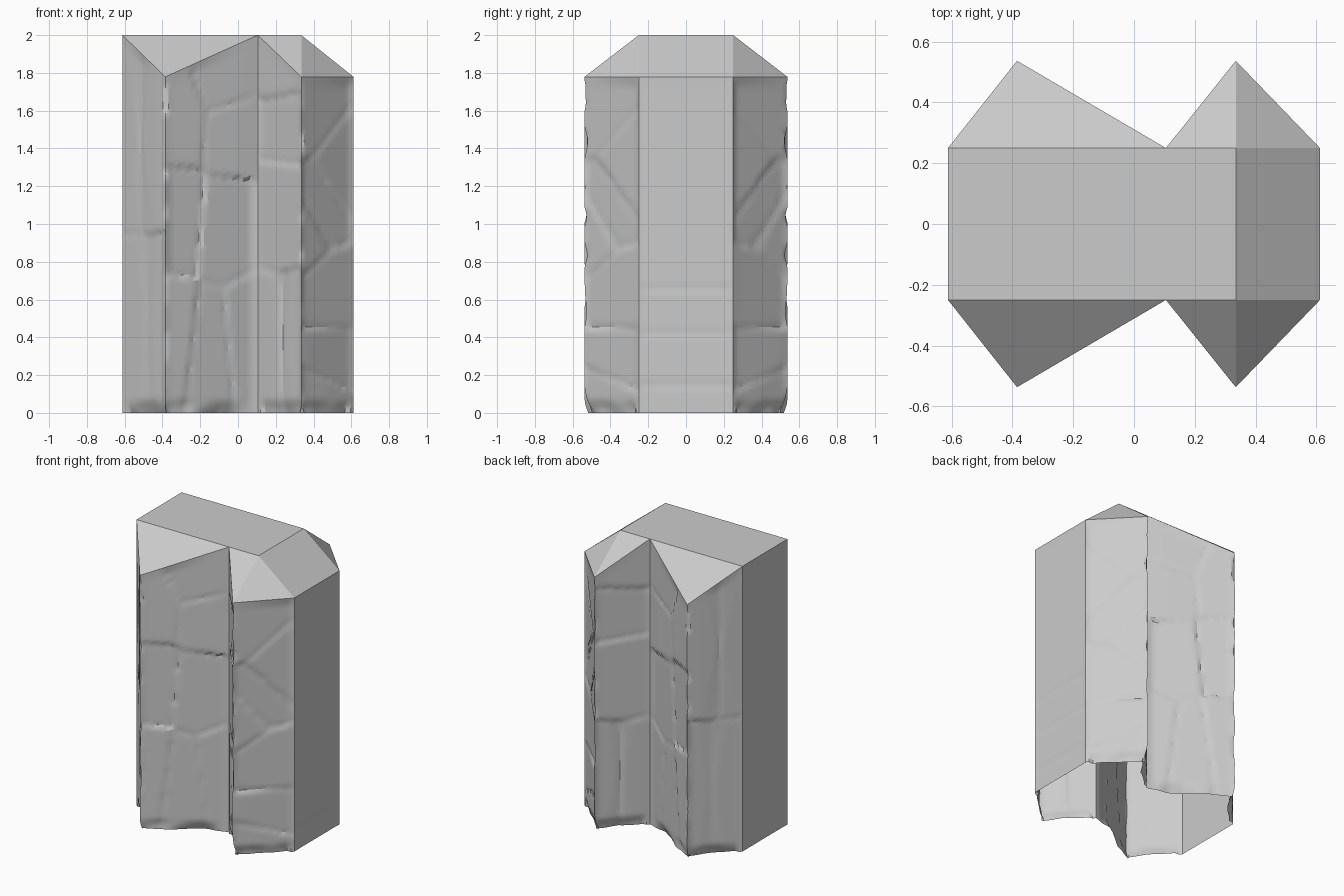
import bpy, bmesh, math, random
from mathutils import Vector, noise

random.seed(4)
if "Cube" in bpy.data.objects:
    bpy.data.objects.remove(bpy.data.objects["Cube"])

HALF, LEFT, RIGHT, SHOULDER = 0.25, -0.612, 0.612, 0.335
PEAK_L, VALLEY = -0.385, 0.105
DEPTH = 0.537
ROWS, STEP = 90, 0.022

# Front half of the plan outline, mirrored to the back later
outline = [Vector(p) for p in (
    (LEFT, 0), (LEFT, -HALF), (PEAK_L, -DEPTH), (VALLEY, -HALF),
    (SHOULDER, -DEPTH), (RIGHT, -HALF), (RIGHT, 0))]

# Chiselled facet centres on each wall, as (position across, height)
facets = [
    [(0, 1)],
    [(-.57, 1.45), (-.47, 1.45), (-.55, .45), (-.42, .45)],
    [(-.29, 1.55), (-.08, 1.75), (-.05, 1.5), (-.3, 1.05),
     (-.07, 1), (-.33, .4), (-.15, .35), (.06, .4)],
    [(.2, 1.8), (.22, 1.55), (.2, 1.1), (.17, .4), (.28, .4)],
    [(.4, 1.6), (.55, 1.3), (.43, 1.1), (.36, 1), (.5, .6), (.5, .3), (.45, .05)],
    [(RIGHT, .05), (RIGHT, .25), (RIGHT, .59), (RIGHT, .73)],
]


def roof(x, y):
    """Height of the sloped top at a plan position."""
    return 2 - 0.77 * max(0, abs(y) - HALF) - 0.8 * max(0, x - SHOULDER)


def clamp(v):
    return max(0.0, min(1.0, v))


def chisel(cells, x, z):
    """Depth cut into a wall by its nearest facet, with a fine crease between facets."""
    ranked = sorted((math.hypot((x - c[0]) * 1.6, z - c[1]), c) for c in cells)
    near = ranked[0][1]
    cut = near[2] + near[3] * (x - near[0])
    if len(ranked) > 1:
        gap = ranked[1][0] - ranked[0][0]
        cut += 0.005 * (1 - clamp(gap / 0.04))
    return max(0, cut)


bm = bmesh.new()

# Wall columns: plan point, inward direction, facet cells, corner flag
columns = []
walls = list(zip(outline, outline[1:]))
normals = [Vector(((b - a).y, -(b - a).x)).normalized() for a, b in walls]
for w, (a, b) in enumerate(walls):
    end_wall = w in (0, len(walls) - 1)
    amount = 0.003 if end_wall else 0.012
    cells = [(x, z, random.uniform(0, amount), 0 if end_wall else random.uniform(-.05, .05))
             for x, z in facets[w]]
    count = max(2, round((b - a).length / STEP))
    for i in range(count):
        corner = i == 0 and w > 0
        n = (normals[w] + normals[w - 1]).normalized() if corner else normals[w]
        edge = min(i, count - i) / count
        columns.append((a.lerp(b, i / count), -n, cells, corner, edge, end_wall))
columns.append((outline[-1], -normals[-1], cells, False, 0, True))

# Rough stone walls
grid = []
for p, inward, cells, corner, edge, end_wall in columns:
    top = roof(p.x, p.y)
    line = []
    for r in range(ROWS + 1):
        z = top * r / ROWS
        rough = noise.noise((p.x * 7, p.y * 7, z * 9))
        if corner:
            cut = 0.014 * clamp(rough * 2) if abs(p.y) > HALF + .1 else 0
        else:
            cut = chisel(cells, p.x, z)
            if not end_wall:
                cut *= clamp(edge / 0.07)
        if abs(p.y) > HALF + .03:
            cut += 0.03 * clamp(1 - z / 0.07) * clamp(0.7 + rough)
        cut *= clamp((top - z) / 0.05)
        q = p + inward * cut
        line.append(bm.verts.new((q.x, q.y, z)))
    grid.append(line)
for c, d in zip(grid, grid[1:]):
    for r in range(ROWS):
        bm.faces.new((c[r], d[r], d[r + 1], c[r + 1]))

# Flat crown, sloped peaks and end chamfer
crown = [
    [(LEFT, 0), (LEFT, -HALF), (VALLEY, -HALF), (SHOULDER, -HALF), (SHOULDER, 0)],
    [(LEFT, -HALF), (PEAK_L, -DEPTH), (VALLEY, -HALF)],
    [(VALLEY, -HALF), (SHOULDER, -DEPTH), (SHOULDER, -HALF)],
    [(SHOULDER, -HALF), (SHOULDER, -DEPTH), (RIGHT, -HALF)],
    [(SHOULDER, 0), (SHOULDER, -HALF), (RIGHT, -HALF), (RIGHT, 0)],
]
for shape in crown:
    bm.faces.new([bm.verts.new((x, y, roof(x, y))) for x, y in shape])
bmesh.ops.remove_doubles(bm, verts=bm.verts, dist=0.0005)

mesh = bpy.data.meshes.new("stone_pillar")
bm.to_mesh(mesh)
bm.free()
pillar = bpy.data.objects.new("stone_pillar", mesh)
bpy.context.collection.objects.link(pillar)

# Grey stone
stone = bpy.data.materials.new("grey_stone")
stone.use_nodes = True
colour = (0.6, 0.6, 0.6, 1)
stone.diffuse_color = colour
stone.node_tree.nodes["Principled BSDF"].inputs["Base Color"].default_value = colour
mesh.materials.append(stone)

# Back half
mirror = pillar.modifiers.new("back_half", "MIRROR")
mirror.use_axis = (False, True, False)
mirror.use_clip = True

bpy.context.view_layer.objects.active = pillar
pillar.select_set(True)
bpy.ops.object.shade_smooth_by_angle(angle=math.radians(25))
